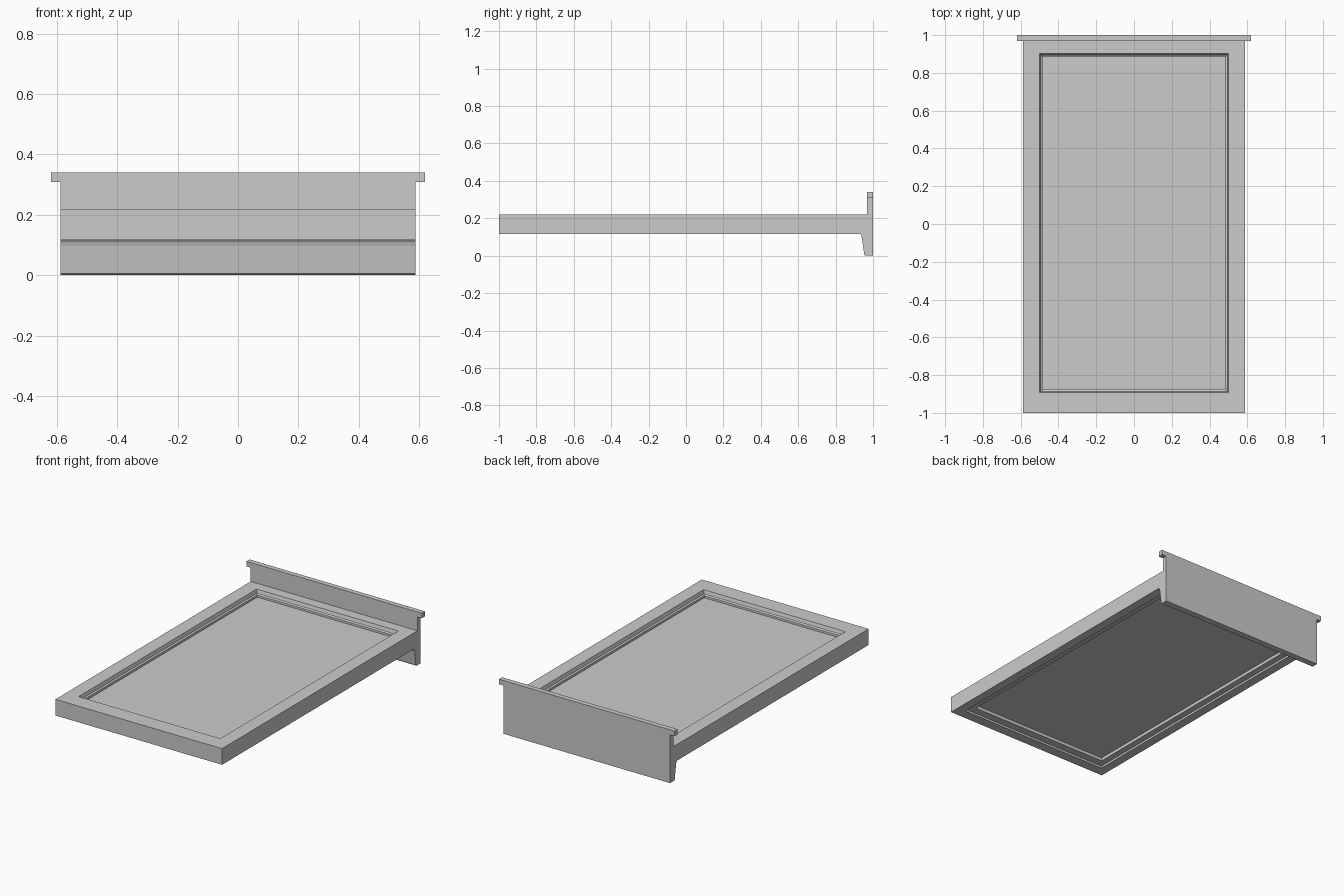
import bpy, bmesh

if "Cube" in bpy.data.objects:
    bpy.data.objects.remove(bpy.data.objects["Cube"])


def finish(name, bm):
    bmesh.ops.recalc_face_normals(bm, faces=bm.faces[:])
    mesh = bpy.data.meshes.new(name)
    bm.to_mesh(mesh)
    bm.free()
    obj = bpy.data.objects.new(name, mesh)
    bpy.context.collection.objects.link(obj)
    return obj


def stacked_rects(name, rects):
    """Closed solid skinned through rectangles (half width, y front, y back, z)."""
    bm = bmesh.new()
    rings = [[bm.verts.new(p) for p in ((-x, y0, z), (x, y0, z), (x, y1, z), (-x, y1, z))]
             for x, y0, y1, z in rects]
    for a, b in zip(rings, rings[1:]):
        for i in range(4):
            j = (i + 1) % 4
            bm.faces.new((a[i], a[j], b[j], b[i]))
    bm.faces.new(rings[0])
    bm.faces.new(rings[-1])
    return finish(name, bm)


def extrude_x(name, profile, half):
    """Extrude a (y, z) profile across the width."""
    bm = bmesh.new()
    face = bm.faces.new([bm.verts.new((-half, y, z)) for y, z in profile])
    out = bmesh.ops.extrude_face_region(bm, geom=[face])
    verts = [v for v in out["geom"] if isinstance(v, bmesh.types.BMVert)]
    bmesh.ops.translate(bm, verts=verts, vec=(2 * half, 0, 0))
    return finish(name, bm)


# Framed door panel: stepped moulding on top, outer edge, stepped recess below
stacked_rects("framed_panel", [
    (0.485, -0.877, 0.887, 0.178),
    (0.485, -0.877, 0.887, 0.192),
    (0.494, -0.886, 0.896, 0.198),
    (0.500, -0.892, 0.902, 0.220),
    (0.588, -1.000, 0.968, 0.220),
    (0.588, -1.000, 0.968, 0.117),
    (0.530, -0.935, 0.925, 0.117),
    (0.530, -0.935, 0.925, 0.130),
    (0.490, -0.885, 0.895, 0.130),
    (0.490, -0.885, 0.895, 0.150),
])

# Back plate with its tapered, filleted support below the panel
extrude_x("back_plate", [
    (1.0, 0.0), (1.0, 0.34), (0.968, 0.34), (0.968, 0.117), (0.930, 0.117),
    (0.936, 0.110), (0.940, 0.097), (0.953, 0.006), (0.960, 0.0),
], 0.588)

# Small lugs at both ends of the top edge
for side, name in ((-1, "left_lug"), (1, "right_lug")):
    lug = extrude_x(name, [(0.968, 0.308), (1.0, 0.308), (1.0, 0.34), (0.968, 0.34)], 0.0155)
    lug.location.x = side * (0.588 + 0.0155)
